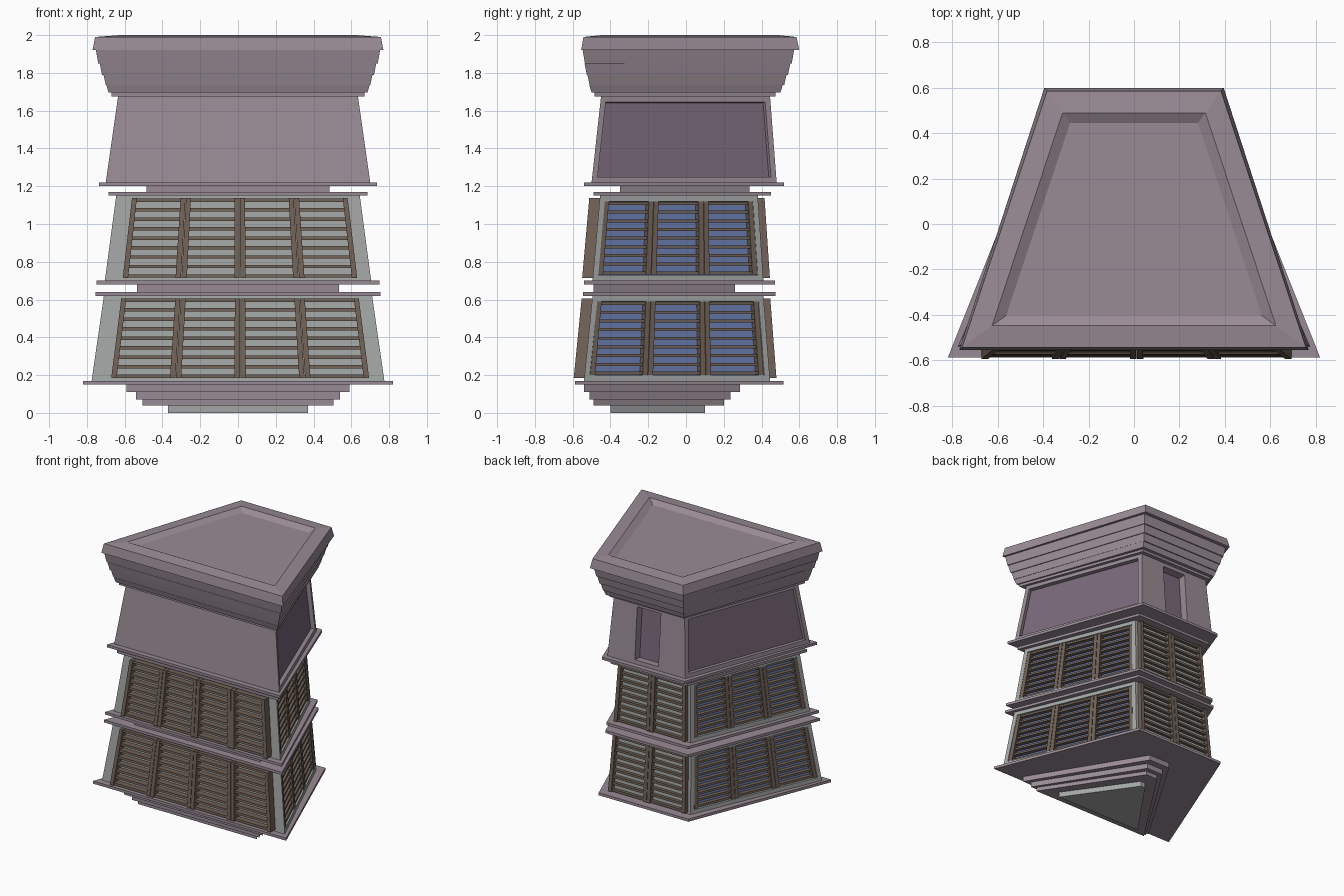
import bpy, bmesh
from mathutils import Vector

if "Cube" in bpy.data.objects:
    bpy.data.objects.remove(bpy.data.objects["Cube"])


def material(name, rgb):
    m = bpy.data.materials.new(name)
    m.diffuse_color = (*rgb, 1)
    m.use_nodes = True
    m.node_tree.nodes["Principled BSDF"].inputs["Base Color"].default_value = m.diffuse_color
    return m


MAUVE = material("mauve_paint", (0.32, 0.26, 0.30))
PLUM = material("plum_panel", (0.19, 0.14, 0.19))
BLUE = material("blue_glass", (0.14, 0.20, 0.42))
BROWN = material("brown_wood", (0.16, 0.12, 0.095))
GREY = material("grey_stone", (0.36, 0.38, 0.37))


def finish(name, bm, mats):
    bmesh.ops.recalc_face_normals(bm, faces=bm.faces)
    me = bpy.data.meshes.new(name)
    bm.to_mesh(me)
    bm.free()
    for m in mats:
        me.materials.append(m)
    ob = bpy.data.objects.new(name, me)
    bpy.context.collection.objects.link(ob)
    return ob


def corners(plan, z):
    # plan = front half width, front y, back half width, back y
    xf, yf, xb, yb = plan
    return [Vector(p) for p in ((-xf, yf, z), (xf, yf, z), (xb, yb, z), (-xb, yb, z))]


def trapezoid(z0, z1, p0, p1):
    # returns the bmesh and its faces: front, right, back, left, top
    bm = bmesh.new()
    lo = [bm.verts.new(c) for c in corners(p0, z0)]
    hi = [bm.verts.new(c) for c in corners(p1, z1)]
    bm.faces.new(lo[::-1])
    sides = [bm.faces.new((lo[i], lo[(i + 1) % 4], hi[(i + 1) % 4], hi[i])) for i in range(4)]
    sides.append(bm.faces.new(hi))
    bm.normal_update()
    return bm, sides


def block(name, z0, z1, p0, p1=None, mat=MAUVE):
    bm, _ = trapezoid(z0, z1, p0, p1 or p0)
    return finish(name, bm, [mat])


def recess(bm, face, border, depth, half_width=None):
    bmesh.ops.inset_individual(bm, faces=[face], thickness=border, use_even_offset=True)
    if half_width:
        for v in face.verts:
            v.co.x = half_width if v.co.x > 0 else -half_width
    bm.normal_update()
    bmesh.ops.inset_individual(bm, faces=[face], thickness=0.001, depth=-depth)
    face.material_index = 1


def louvres(name, quad, u_range, v_range, panels, d0, d1, slats=8):
    # posts and slats laid over a wall given by its four corners
    bl, br, tr, tl = quad
    n = (br - bl).cross(Vector((0, 0, 1))).normalized()
    bm = bmesh.new()

    def point(u, v, d):
        u = u_range[0] + u * (u_range[1] - u_range[0])
        v = v_range[0] + v * (v_range[1] - v_range[0])
        return bl.lerp(br, u).lerp(tl.lerp(tr, u), v) + n * d

    def bar(u0, u1, v0, v1, da, db):
        a, b = ([bm.verts.new(point(u, v, d)) for u, v in ((u0, v0), (u1, v0), (u1, v1), (u0, v1))]
                for d in (da, db))
        bm.faces.new(a[::-1])
        bm.faces.new(b)
        for i in range(4):
            j = (i + 1) % 4
            bm.faces.new((a[i], a[j], b[j], b[i]))

    post = 0.030 / ((br - bl).length * (u_range[1] - u_range[0]))
    for k in range(panels):
        a, b = k / panels, (k + 1) / panels
        gap = post * 0.05
        bar(a + gap, a + post, 0, 1, d0, d1)
        bar(b - post, b - gap, 0, 1, d0, d1)
        for s in range(slats + 1):
            v = 0.025 + s * 0.95 / slats
            bar(a + post, b - post, v - 0.02, v + 0.02, d0 + 0.003, d1 - 0.008)
    return finish(name, bm, [BROWN])


# Stepped base
block("base_foot", 0, 0.04, (0.37, -0.40, 0.02, 0.10), mat=GREY)
block("base_step_1", 0.04, 0.07, (0.505, -0.49, 0.05, 0.20))
block("base_step_2", 0.07, 0.11, (0.54, -0.51, 0.07, 0.235))
block("base_step_3", 0.11, 0.15, (0.59, -0.54, 0.09, 0.285))
block("base_plate", 0.15, 0.17, (0.82, -0.588, 0.38, 0.515))

# Two shuttered storeys
storeys = (
    ("lower", 0.17, 0.62, (0.775, -0.54, 0.35, 0.445), (0.71, -0.495, 0.33, 0.41)),
    ("upper", 0.70, 1.15, (0.705, -0.495, 0.325, 0.41), (0.645, -0.455, 0.305, 0.38)),
)
for tag, z0, z1, p0, p1 in storeys:
    bm, sides = trapezoid(z0, z1, p0, p1)
    recess(bm, sides[1], 0.03, 0.05)
    recess(bm, sides[3], 0.03, 0.05)
    finish(tag + "_storey", bm, [GREY, BLUE])
    lo, hi = corners(p0, z0), corners(p1, z1)
    wall = lambda i: (lo[i], lo[(i + 1) % 4], hi[(i + 1) % 4], hi[i])
    louvres(tag + "_front_shutters", wall(0), (0.065, 0.95), (0.03, 0.97), 4, 0, 0.056)
    louvres(tag + "_back_shutters", wall(2), (0.03, 0.97), (0.03, 0.97), 2, 0, 0.035)
    for i, side in ((1, "right"), (3, "left")):
        louvres(f"{tag}_{side}_shutters", wall(i), (0.03, 0.97), (0.07, 0.93), 3, -0.045, -0.003)

# Ledges and recessed necks between storeys
block("ledge_1", 0.62, 0.64, (0.755, -0.545, 0.35, 0.475))
block("neck_1", 0.64, 0.68, (0.535, -0.49, 0.10, 0.26))
block("ledge_2", 0.68, 0.70, (0.75, -0.54, 0.345, 0.47))
block("ledge_3", 1.15, 1.17, (0.685, -0.49, 0.325, 0.45))
block("neck_2", 1.17, 1.20, (0.485, -0.35, 0.16, 0.335))
block("ledge_4", 1.20, 1.22, (0.735, -0.54, 0.35, 0.52))

# Top storey with sunk side panels and a niche at the back
bm, sides = trapezoid(1.22, 1.675, (0.70, -0.50, 0.33, 0.48), (0.635, -0.45, 0.30, 0.445))
recess(bm, sides[1], 0.03, 0.03)
recess(bm, sides[3], 0.03, 0.03)
recess(bm, sides[2], 0.03, 0.06, half_width=0.10)
finish("top_storey", bm, [MAUVE, PLUM])

# Flared cornice courses: z range and plan, each slightly wider at its top
courses = (
    (1.675, 1.695, (0.67, -0.485, 0.315, 0.475)),
    (1.695, 1.735, (0.685, -0.50, 0.33, 0.50)),
    (1.735, 1.79, (0.70, -0.51, 0.34, 0.52)),
    (1.79, 1.85, (0.72, -0.525, 0.355, 0.54)),
    (1.85, 1.92, (0.74, -0.535, 0.37, 0.56)),
)
for k, (z0, z1, p) in enumerate(courses):
    g = 0.012 if k else 0
    block(f"cornice_{k + 1}", z0, z1, p, (p[0] + g, p[1] - g, p[2] + g, p[3] + g))

# Roof slab with a shallow tray in its top
bm, sides = trapezoid(1.92, 1.99, (0.77, -0.555, 0.395, 0.60), (0.757, -0.543, 0.383, 0.585))
top = sides[4]
bmesh.ops.inset_individual(bm, faces=[top], thickness=0.095, depth=0.01, use_even_offset=True)
bmesh.ops.inset_individual(bm, faces=[top], thickness=0.045, depth=-0.025, use_even_offset=True)
finish("roof_slab", bm, [MAUVE])
